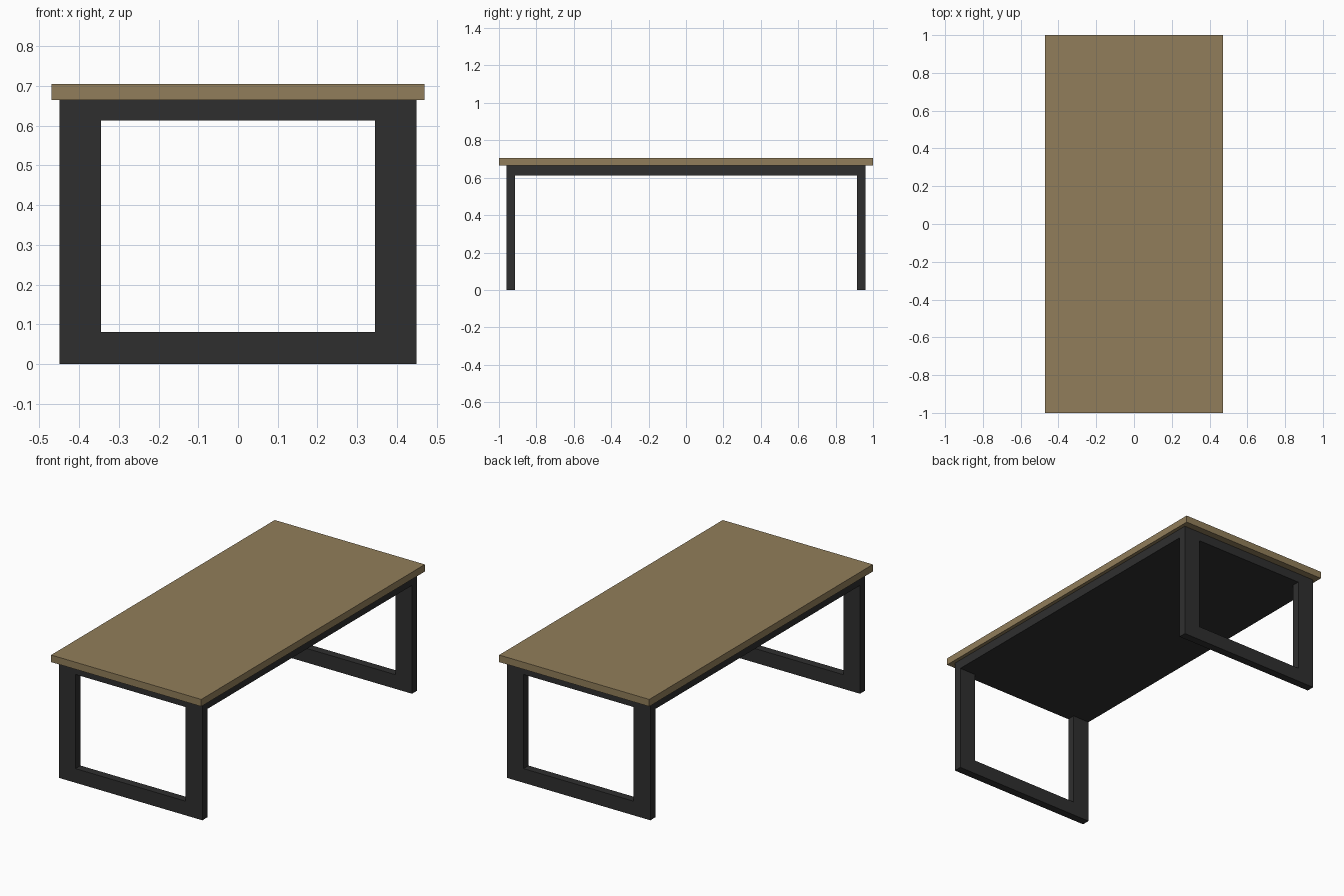
import bpy, bmesh

if "Cube" in bpy.data.objects:
    bpy.data.objects.remove(bpy.data.objects["Cube"])


def material(name, rgb):
    m = bpy.data.materials.new(name)
    m.diffuse_color = (*rgb, 1.0)
    m.use_nodes = True
    m.node_tree.nodes["Principled BSDF"].inputs["Base Color"].default_value = m.diffuse_color
    return m


wood = material("tan_wood", (0.285, 0.208, 0.103))
metal = material("dark_grey_metal", (0.028, 0.028, 0.028))


def add_object(name, bm, mat):
    bmesh.ops.recalc_face_normals(bm, faces=bm.faces)
    mesh = bpy.data.meshes.new(name)
    bm.to_mesh(mesh)
    bm.free()
    mesh.materials.append(mat)
    ob = bpy.data.objects.new(name, mesh)
    bpy.context.collection.objects.link(ob)
    return ob


def box(name, half_x, half_y, z0, z1, mat):
    bm = bmesh.new()
    bmesh.ops.create_cube(bm, size=1)
    bmesh.ops.scale(bm, vec=(2 * half_x, 2 * half_y, z1 - z0), verts=bm.verts)
    bmesh.ops.translate(bm, vec=(0, 0, (z0 + z1) / 2), verts=bm.verts)
    return add_object(name, bm, mat)


# wooden top and the solid support slab beneath it
TOP, UNDER, SLAB = 0.705, 0.665, 0.613
box("table_top", 0.47, 1.0, UNDER, TOP, wood)
box("support_slab", 0.449, 0.96, SLAB, UNDER, metal)

# U-shaped leg frame closed above by the slab: two uprights and a floor bar
outline = [(-0.449, SLAB), (-0.449, 0), (0.449, 0), (0.449, SLAB),
           (0.345, SLAB), (0.345, 0.08), (-0.345, 0.08), (-0.345, SLAB)]
for name, side in (("front_leg_frame", -1), ("back_leg_frame", 1)):
    bm = bmesh.new()
    face = bm.faces.new([bm.verts.new((x, side * 0.96, z)) for x, z in outline])
    new = bmesh.ops.extrude_face_region(bm, geom=[face], use_keep_orig=True)
    moved = [v for v in new["geom"] if isinstance(v, bmesh.types.BMVert)]
    bmesh.ops.translate(bm, vec=(0, -side * 0.045, 0), verts=moved)
    add_object(name, bm, metal)
